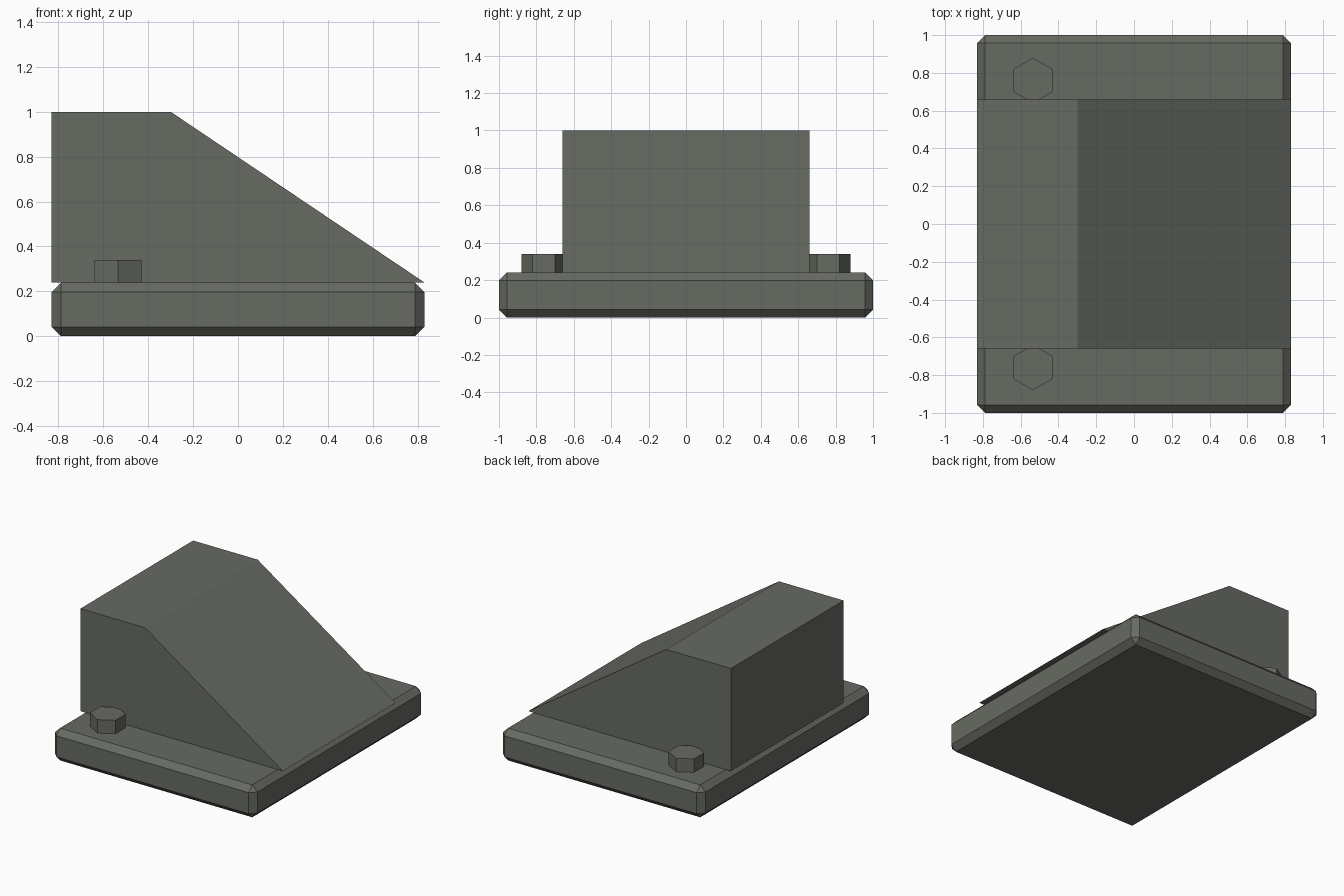
import bpy, bmesh, math
from mathutils import Matrix

if "Cube" in bpy.data.objects:
    bpy.data.objects.remove(bpy.data.objects["Cube"])

grey = bpy.data.materials.new("olive_grey_metal")
grey.diffuse_color = (0.136, 0.145, 0.123, 1.0)
grey.use_nodes = True
grey.node_tree.nodes["Principled BSDF"].inputs["Base Color"].default_value = grey.diffuse_color


def finish(bm, name):
    bmesh.ops.recalc_face_normals(bm, faces=bm.faces)
    me = bpy.data.meshes.new(name)
    bm.to_mesh(me)
    bm.free()
    me.materials.append(grey)
    ob = bpy.data.objects.new(name, me)
    bpy.context.collection.objects.link(ob)
    return ob


# Chamfered base plate
bm = bmesh.new()
bmesh.ops.create_cube(bm, size=1, matrix=Matrix.Translation((0, 0, 0.12)) @ Matrix.Diagonal((1.66, 2.0, 0.24, 1)))
bmesh.ops.bevel(bm, geom=bm.edges[:], offset=0.042, offset_type='OFFSET', segments=1, affect='EDGES')
finish(bm, "base_plate")

# Sloped block: side profile extruded across y
bm = bmesh.new()
profile = [(-0.83, 0.24), (0.83, 0.24), (-0.3, 1.0), (-0.83, 1.0)]
face = bm.faces.new([bm.verts.new((x, -0.66, z)) for x, z in profile])
ext = bmesh.ops.extrude_face_region(bm, geom=[face])
bmesh.ops.translate(bm, vec=(0, 1.32, 0), verts=[g for g in ext["geom"] if isinstance(g, bmesh.types.BMVert)])
finish(bm, "sloped_block")

# Hexagonal bolt heads on both sides, corners pointing along y
for side, label in ((-1, "front"), (1, "back")):
    bm = bmesh.new()
    lower, upper = [[bm.verts.new((-0.535 + 0.12 * math.sin(math.radians(60 * i)),
                                   side * 0.76 + 0.12 * math.cos(math.radians(60 * i)), z))
                     for i in range(6)] for z in (0.23, 0.34)]
    bm.faces.new(lower)
    bm.faces.new(upper)
    for i in range(6):
        j = (i + 1) % 6
        bm.faces.new((lower[i], lower[j], upper[j], upper[i]))
    finish(bm, label + "_bolt_head")
